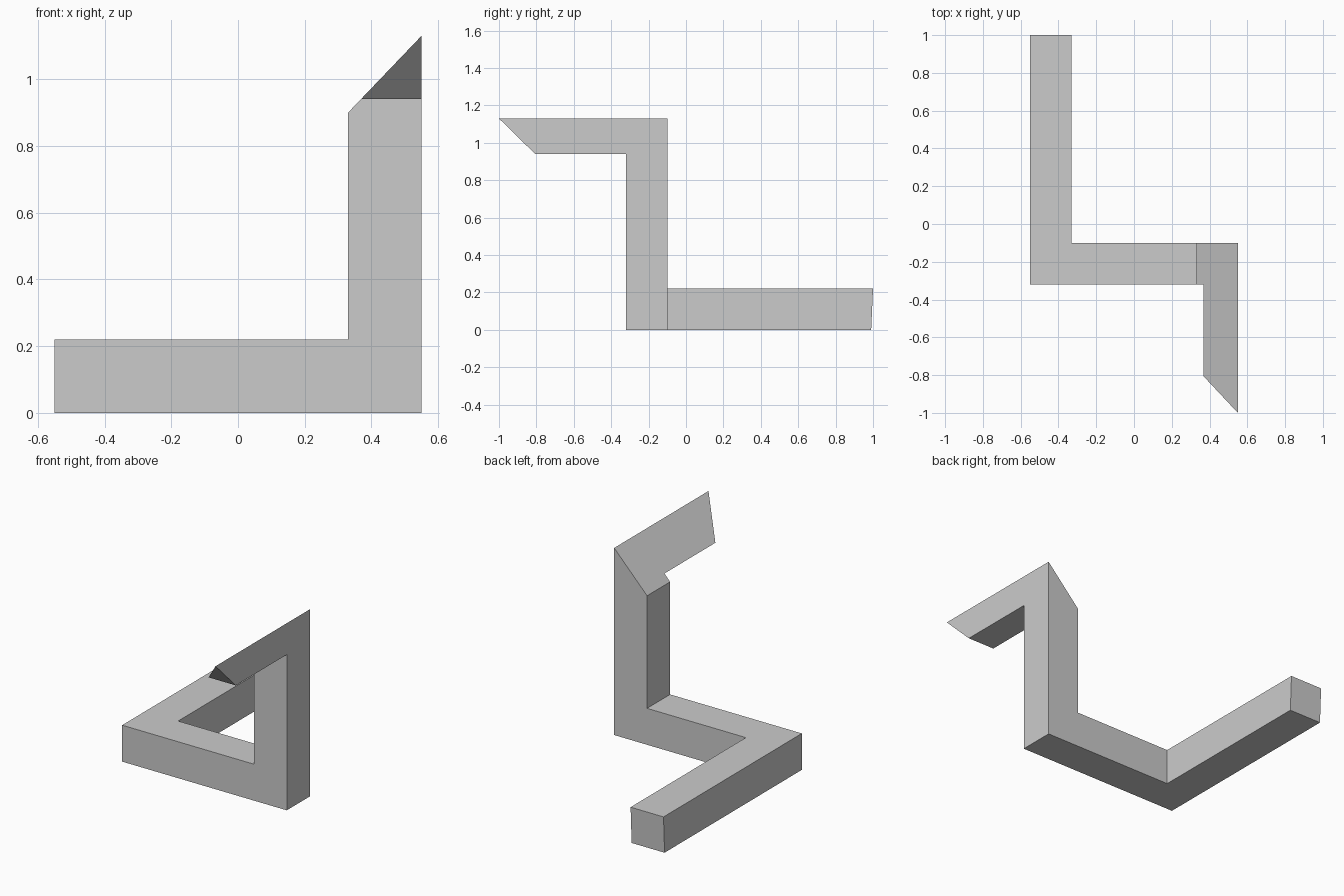
import bpy
import bmesh
from mathutils import Vector

cube = bpy.data.objects.get("Cube")
if cube:
    bpy.data.objects.remove(cube, do_unlink=True)

HALF = 0.55        # half width of the frame
T = 0.22           # beam thickness
FRONT, REAR = -0.32, -0.10
TOP, ARM_Z = 1.13, 0.94
LOW = 0.90         # low edge of the mitred post


def face_towards(bm, direction, origin_key):
    """Face pointing along direction that scores highest on origin_key."""
    d = Vector(direction)
    bm.normal_update()
    faces = [f for f in bm.faces if f.normal.dot(d) > 0.99]
    return max(faces, key=lambda f: origin_key(f.calc_center_median()))


def extend(bm, face, axis, place):
    """Extrude a face and set its corners along one axis by a rule."""
    new = bmesh.ops.extrude_discrete_faces(bm, faces=[face])["faces"][0]
    for v in new.verts:
        v.co[axis] = place(v.co)


bm = bmesh.new()

# Corner block
bmesh.ops.create_cube(bm, size=T)
bmesh.ops.translate(bm, verts=bm.verts,
                    vec=(-HALF + T / 2, (FRONT + REAR) / 2, T / 2))

# Rear beam, its end leaning slightly
extend(bm, face_towards(bm, (0, 1, 0), lambda c: c.y), 1,
       lambda co: 1.0 if co.z > T / 2 else 0.99)

# Front beam and the block under the post
for x in (HALF - T, HALF):
    extend(bm, face_towards(bm, (1, 0, 0), lambda c: c.x), 0, lambda co: x)

# Post with a mitred top
slope = (TOP - LOW) / T
extend(bm, face_towards(bm, (0, 0, 1), lambda c: c.x), 2,
       lambda co: LOW + (co.x - HALF + T) * slope)

# Wedge-shaped arm reaching forward, its end cut back at an angle
bmesh.ops.bisect_plane(bm, geom=bm.verts[:] + bm.edges[:] + bm.faces[:],
                       plane_co=(0, 0, ARM_Z), plane_no=(0, 0, 1))
extend(bm, face_towards(bm, (0, -1, 0), lambda c: c.z), 1,
       lambda co: -1.0 + (TOP - co.z) * 1.02)

# Merge coplanar faces
bmesh.ops.dissolve_limit(bm, angle_limit=0.01, verts=bm.verts, edges=bm.edges)
bmesh.ops.recalc_face_normals(bm, faces=bm.faces)

mesh = bpy.data.meshes.new("triangle_frame")
bm.to_mesh(mesh)
bm.free()
frame = bpy.data.objects.new("triangle_frame", mesh)
bpy.context.collection.objects.link(frame)

grey = bpy.data.materials.new("light_grey")
grey.use_nodes = True
colour = (0.6, 0.6, 0.6, 1)
grey.diffuse_color = colour
grey.node_tree.nodes["Principled BSDF"].inputs["Base Color"].default_value = colour
mesh.materials.append(grey)
